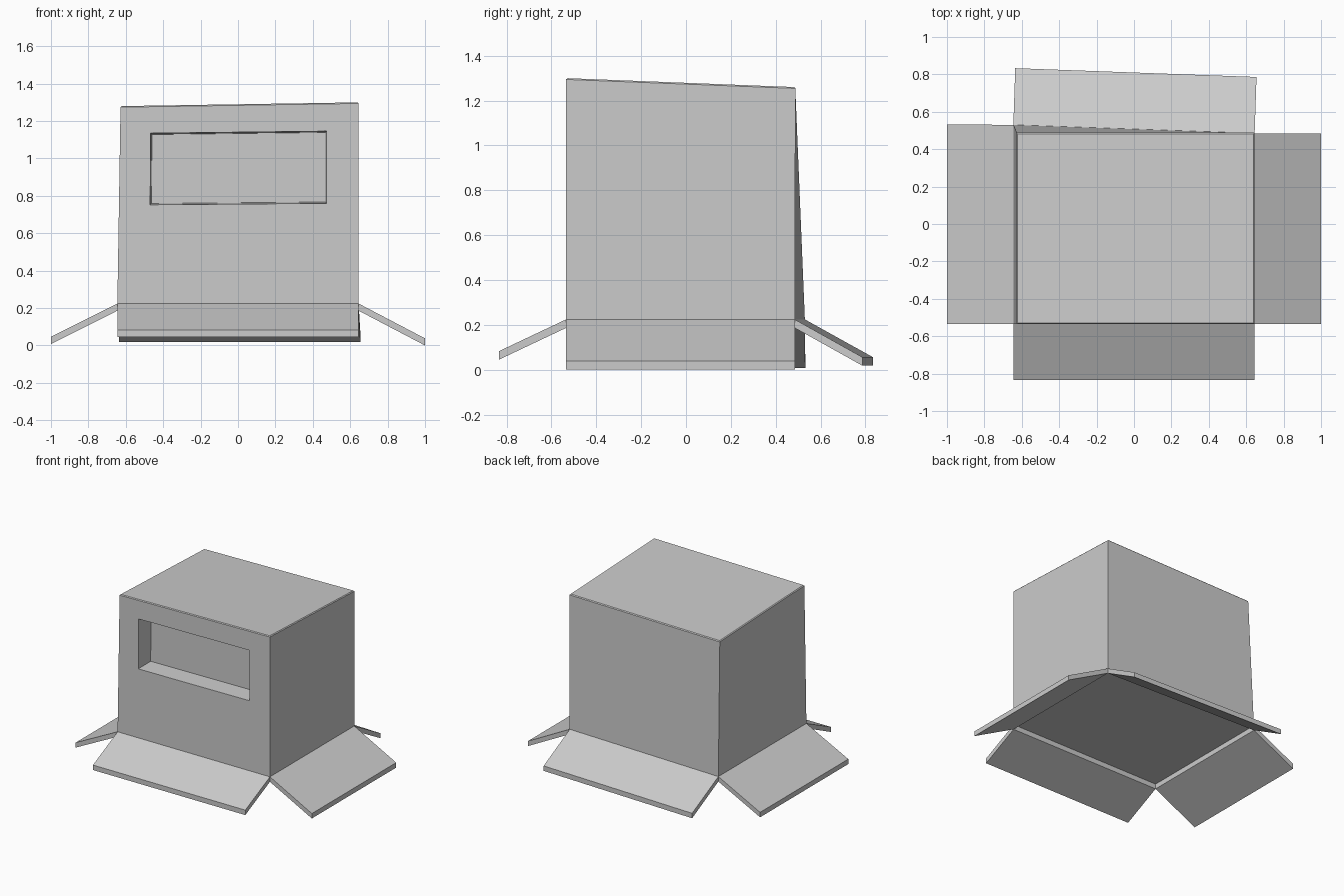
import bpy, bmesh

if "Cube" in bpy.data.objects:
    bpy.data.objects.remove(bpy.data.objects["Cube"])


def hexa(name, low, high, bevel=0.0):
    """Six-sided solid from a lower and an upper quad, optionally softening the upper rim."""
    bm = bmesh.new()
    a = [bm.verts.new(p) for p in low]
    b = [bm.verts.new(p) for p in high]
    bm.faces.new(a)
    bm.faces.new(b)
    for i in range(4):
        j = (i + 1) % 4
        bm.faces.new((a[i], a[j], b[j], b[i]))
    if bevel:
        rim = [e for e in bm.edges if all(v in b for v in e.verts)]
        bmesh.ops.bevel(bm, geom=rim, offset=bevel, segments=1, affect='EDGES')
    bmesh.ops.recalc_face_normals(bm, faces=bm.faces)
    mesh = bpy.data.meshes.new(name)
    bm.to_mesh(mesh)
    bm.free()
    ob = bpy.data.objects.new(name, mesh)
    bpy.context.collection.objects.link(ob)
    return ob


T = 0.038   # cardboard thickness
H = 0.224   # hinge height
FL, FR, BR, BL = (-0.645, -0.535), (0.645, -0.535), (0.645, 0.485), (-0.645, 0.53)

# Box body, slightly skewed
body = hexa("box_body", [(x, y, H) for x, y in (FL, FR, BR, BL)],
            [(-0.628, -0.535, 1.28), (0.645, -0.535, 1.30),
             (0.645, 0.488, 1.26), (-0.628, 0.488, 1.24)], 0.006)

# Window recess in the front
rect = [(-0.47, 0.752), (0.474, 0.76), (0.474, 1.146), (-0.467, 1.135)]
inner = [(-0.463, 0.759), (0.467, 0.767), (0.467, 1.139), (-0.46, 1.128)]
cutter = hexa("window_cutter", [(x, -0.535 - 0.001, z) for x, z in rect],
              [(x, -0.395, z) for x, z in inner])
cutter.hide_render = True
cutter.hide_viewport = True
cut = body.modifiers.new("window", 'BOOLEAN')
cut.operation = 'DIFFERENCE'
cut.solver = 'EXACT'
cut.object = cutter


# Splayed flaps: two hinge corners, two tip corners, tip underside height
def flap(name, hinge, tip, z):
    quad = [(*hinge[0], H - T), (*hinge[1], H - T), (*tip[0], z), (*tip[1], z)]
    hexa(name, quad, [(x, y, h + T) for x, y, h in quad])


flap("front_flap", (FL, FR), ((0.645, -0.833), (-0.645, -0.833)), 0.045)
flap("back_flap", (BL, BR), ((0.655, 0.786), (-0.635, 0.833)), 0.018)
flap("right_flap", (FR, BR), ((1.0, 0.485), (1.0, -0.535)), 0.0)
flap("left_flap", (FL, BL), ((-1.0, 0.532), (-1.0, -0.535)), 0.008)
